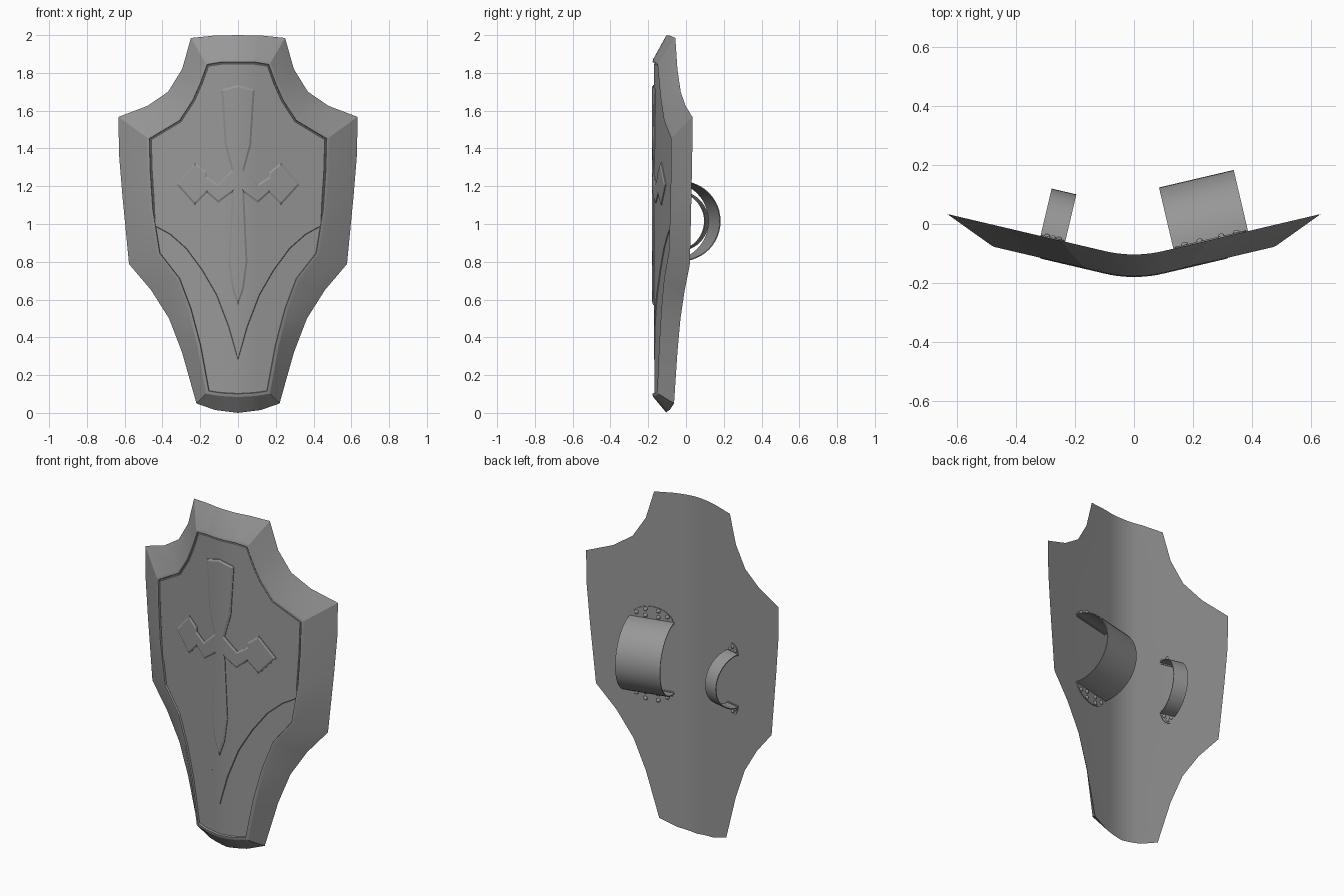
import bpy, bmesh, math
from mathutils import Vector, Matrix

if "Cube" in bpy.data.objects:
    bpy.data.objects.remove(bpy.data.objects["Cube"])

SLOPE, ROUND, BASE, MID = 0.235, 0.10, -0.115, 1.015

# Dark iron grey for every part
iron = bpy.data.materials.new("dark_iron")
iron.diffuse_color = (0.31, 0.31, 0.31, 1)
iron.use_nodes = True
iron.node_tree.nodes["Principled BSDF"].inputs["Base Color"].default_value = iron.diffuse_color


def bend(x):
    """Back surface depth: two flat wings with a rounded centre fold."""
    x = abs(x)
    if x < ROUND:
        return BASE + SLOPE * (x * x / (2 * ROUND) + ROUND / 2)
    return BASE + SLOPE * x


def mirror(half):
    """Half outline from top centre to bottom centre -> closed outline."""
    return half + [(-x, z) for x, z in reversed(half[1:-1])]


def offset(pts, d):
    """Mitred outline offset, positive is outwards."""
    out = []
    for i, p in enumerate(pts):
        p = Vector(p)
        a = (p - Vector(pts[i - 1])).normalized()
        b = (Vector(pts[(i + 1) % len(pts)]) - p).normalized()
        n1, n2 = Vector((-a.y, a.x)), Vector((-b.y, b.x))
        out.append(tuple(p + (n1 + n2) * d / max(0.3, 1 + n1.dot(n2))))
    return out


def finish(bm, name, angle=25):
    bmesh.ops.recalc_face_normals(bm, faces=bm.faces[:])
    me = bpy.data.meshes.new(name)
    bm.to_mesh(me)
    bm.free()
    me.materials.append(iron)
    me.shade_smooth()
    me.set_sharp_from_angle(angle=math.radians(angle))
    ob = bpy.data.objects.new(name, me)
    bpy.context.collection.objects.link(ob)
    return ob


def bridge(bm, loops):
    """Skin a list of equal vertex loops and cap both ends."""
    for a, b in zip(loops, loops[1:]):
        for i in range(len(a)):
            j = (i + 1) % len(a)
            bm.faces.new((a[i], a[j], b[j], b[i]))
    bm.faces.new(loops[0])
    bm.faces.new(loops[-1])


def relief(name, layers):
    """Layered outlines (points, depth), sliced near the fold and bent."""
    bm = bmesh.new()
    bridge(bm, [[bm.verts.new((x, y, z)) for x, z in pts] for pts, y in layers])
    bm.normal_update()
    bmesh.ops.triangulate(bm, faces=[f for f in bm.faces if len(f.verts) > 4])
    for k in range(-5, 6):
        bmesh.ops.bisect_plane(bm, geom=bm.verts[:] + bm.edges[:] + bm.faces[:],
                               dist=1e-5, plane_co=(k * ROUND / 5, 0, 0), plane_no=(1, 0, 0))
    for v in bm.verts:
        v.co.y += bend(v.co.x)
    return finish(bm, name, 14)


# Shield body: sharp outer edge, wide bevel, raised rim, recessed field
outer = mirror([(0, 2.0), (.13, 1.997), (.249, 1.985), (.296, 1.82), (.37, 1.70), (.48, 1.625),
                (.633, 1.567), (.63, 1.37), (.612, 1.15), (.577, .788), (.46, .65), (.365, .50),
                (.296, .32), (.22, .05), (.12, .015), (0, 0)])
inner = mirror([(0, 1.857), (.09, 1.857), (.164, 1.845), (.20, 1.745), (.24, 1.655), (.31, 1.548),
                (.47, 1.452), (.465, 1.28), (.452, 1.08), (.415, .845), (.31, .71), (.25, .55),
                (.20, .36), (.155, .115), (.09, .105), (0, .10)])
relief("shield_body", [(outer, 0), (offset(inner, .016), -.070), (offset(inner, .005), -.0735),
                       (inner, -.074), (offset(inner, -.003), -.063)])

# Upper panel ending in a curved point
panel = mirror(offset(inner, -.008)[:9] + [(.443, .99), (.36, .945), (.275, .87), (.19, .755),
                                           (.115, .625), (.05, .455), (0, .28)])
relief("upper_panel", [(panel, -.058), (panel, -.064), (offset(panel, -.003), -.067)])

# Sword emblem
sword = mirror([(0, 1.735), (.088, 1.712), (.07, 1.42), (.033, 1.285), (.108, 1.212), (.165, 1.25),
                (.165, 1.275), (.228, 1.325), (.327, 1.21), (.228, 1.10), (.165, 1.165),
                (.105, 1.112), (.033, 1.165), (.05, .80), (.032, .66), (0, .57)])
relief("sword_emblem", [(sword, -.064), (sword, -.071), (offset(sword, -.010), -.0765)])


def strap(name, side, x0, width, height, radius, reach, rivets):
    """Arched band on the back, with riveted half-round end plates."""
    a = math.atan(SLOPE)
    u = Vector((math.cos(a), side * math.sin(a), 0))
    n = Vector((-side * math.sin(a), math.cos(a), 0))
    origin = Vector((side * x0, bend(x0), MID))

    def at(s, h, z):
        return origin + u * s + n * h + Vector((0, 0, z))

    # Arched band
    bm = bmesh.new()
    steps, t = 24, 0.005
    ang = [math.pi * i / steps for i in range(steps + 1)]
    prof = [(height * math.sin(q), radius * math.cos(q)) for q in ang]
    prof += [((height - t) * math.sin(q), (radius - t) * math.cos(q)) for q in reversed(ang)]
    bridge(bm, [[bm.verts.new(at(s, h, z)) for h, z in prof] for s in (-width / 2, width / 2)])
    bm.normal_update()
    bmesh.ops.triangulate(bm, faces=[f for f in bm.faces if len(f.verts) > 4])
    finish(bm, name + "_band")

    # End plates and rivets
    plates, studs = bmesh.new(), bmesh.new()
    rot = Matrix((u, n, Vector((0, 0, 1)))).transposed().to_4x4()
    for end in (1, -1):
        z0 = radius - 0.012
        half = [(width * .48 * math.cos(math.pi * i / 16), z0 + reach * math.sin(math.pi * i / 16))
                for i in range(17)]
        bridge(plates, [[plates.verts.new(at(s, h, end * z)) for s, z in half] for h in (-.003, .004)])
        for s, r in rivets:
            m = (Matrix.Translation(at(s * width * .48, .004, end * (z0 + r * reach)))
                 @ rot @ Matrix.Diagonal((1, .8, 1, 1)))
            bmesh.ops.create_uvsphere(studs, u_segments=12, v_segments=8,
                                      radius=.012 if width > .15 else .010, matrix=m)
    finish(plates, name + "_end_plates")
    finish(studs, name + "_rivets", 60)


strap("arm_strap", 1, .26, .26, .213, .212, .085,
      [(-.72, .45), (-.3, .76), (.3, .76), (.72, .45), (-.3, .33), (.3, .33)])
strap("hand_grip", -1, .275, .086, .165, .16, .062, [(0, .7), (-.5, .4), (.5, .4)])
